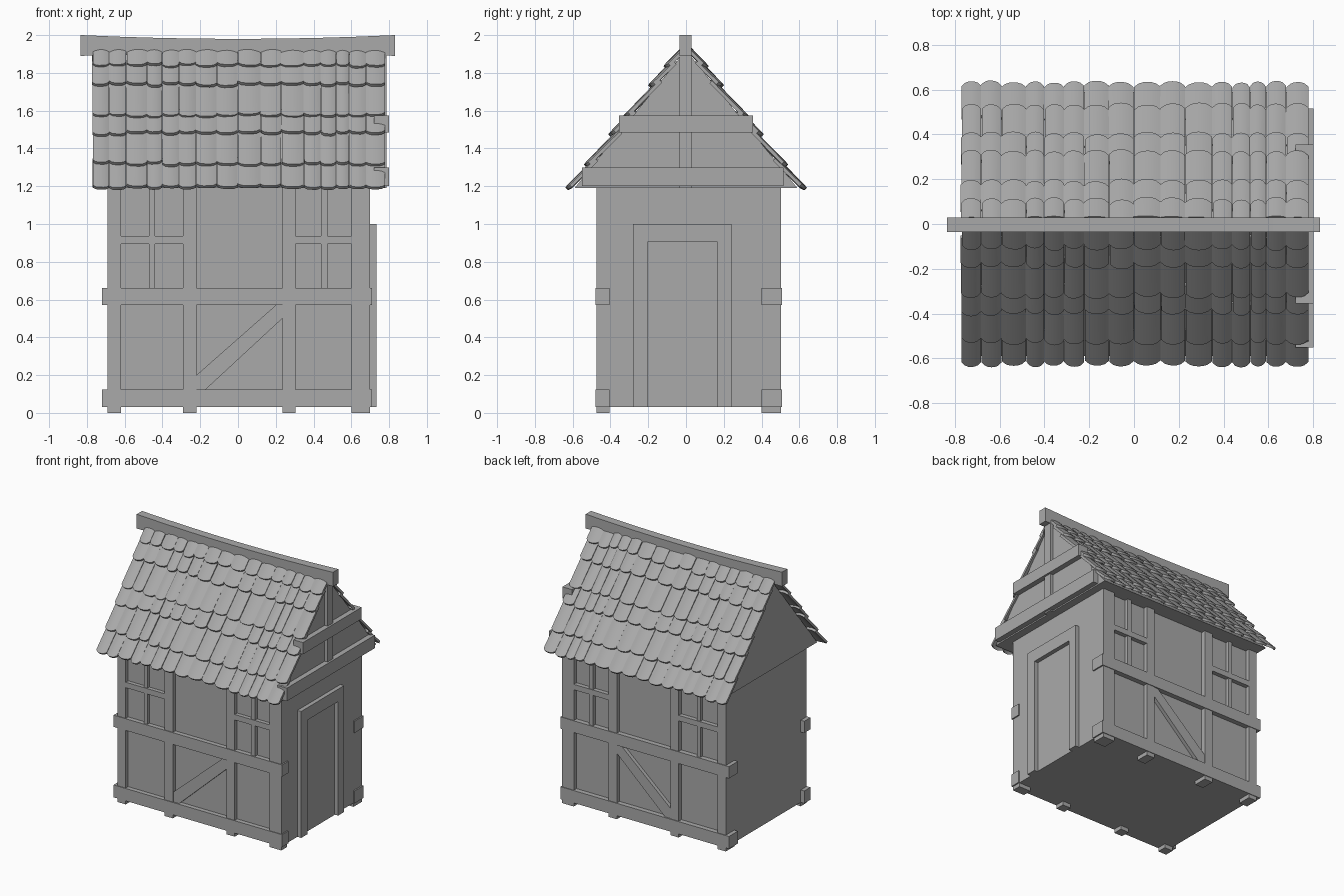
import bpy, bmesh, math, random
from mathutils import Matrix, Vector

random.seed(4)
if "Cube" in bpy.data.objects:
    bpy.data.objects.remove(bpy.data.objects["Cube"])

grey = bpy.data.materials.new("plain grey")
grey.use_nodes = True
COLOUR = (0.4, 0.4, 0.4, 1)
grey.diffuse_color = COLOUR
grey.node_tree.nodes["Principled BSDF"].inputs["Base Color"].default_value = COLOUR


def finish(name, bm):
    bmesh.ops.recalc_face_normals(bm, faces=bm.faces)
    mesh = bpy.data.meshes.new(name)
    bm.to_mesh(mesh)
    bm.free()
    mesh.materials.append(grey)
    obj = bpy.data.objects.new(name, mesh)
    bpy.context.scene.collection.objects.link(obj)
    return obj


def prism(bm, outline, move):
    """Extrude a closed outline along move."""
    face = bm.faces.new([bm.verts.new(p) for p in outline])
    new = bmesh.ops.extrude_face_region(bm, geom=[face], use_keep_orig=True)
    verts = [g for g in new["geom"] if isinstance(g, bmesh.types.BMVert)]
    bmesh.ops.translate(bm, verts=verts, vec=move)


def box(bm, x, y, z):
    prism(bm, [(x[0], y[0], z[0]), (x[1], y[0], z[0]),
               (x[1], y[1], z[0]), (x[0], y[1], z[0])], (0, 0, z[1] - z[0]))


def boxes(name, *parts):
    bm = bmesh.new()
    for part in parts:
        box(bm, *part)
    return finish(name, bm)


WALL_TOP = 1.19
APEX, HALF = 1.92, 0.59

# Wall block
boxes("walls", ((-0.69, 0.7), (-0.445, 0.47), (0.03, WALL_TOP)))

# Timber framing on the front and back walls
POSTS = [(-0.69, -0.62), (-0.29, -0.22), (0.235, 0.305), (0.6, 0.7)]
MULLIONS = [(-0.47, -0.44), (0.44, 0.475)]
for side, inner, outer in (("front", -0.405, -0.475), ("back", 0.4, 0.503)):
    step = math.copysign(0.005, outer)
    y = (inner, outer)
    boxes(side + "_posts", *[(x, y, (0, WALL_TOP)) for x in POSTS])
    boxes(side + "_rails", *[((-0.72, 0.71), (inner, outer + step), z)
                             for z in ((0.03, 0.125), (0.57, 0.66))])
    boxes(side + "_window_bars",
          *[(x, (inner, outer - step), (0.66, WALL_TOP)) for x in MULLIONS],
          ((-0.625, -0.29), y, (0.895, 0.937)), ((0.305, 0.6), y, (0.895, 0.937)))
    bm = bmesh.new()
    prism(bm, [(-0.22, inner, 0.125), (-0.17, inner, 0.125), (0.235, inner, 0.5),
               (0.235, inner, 0.57), (0.2, inner, 0.57), (-0.22, inner, 0.2)],
          (0, outer - step - inner, 0))
    finish(side + "_brace", bm)

# Door leaf and surround
boxes("door", ((0.69, 0.705), (-0.2, 0.165), (0.03, 0.9)))
bm = bmesh.new()
prism(bm, [(0.69, y, z) for y, z in ((-0.28, 0.03), (-0.28, 1.0), (0.24, 1.0), (0.24, 0.03),
                                     (0.168, 0.03), (0.168, 0.905), (-0.205, 0.905),
                                     (-0.205, 0.03))], (0.042, 0, 0))
finish("door_surround", bm)

# Attic block
bm = bmesh.new()
prism(bm, [(-0.7, -HALF, WALL_TOP), (-0.7, HALF, WALL_TOP), (-0.7, 0, APEX)], (1.46, 0, 0))
finish("attic", bm)

# Gable timbers
boxes("gable_timbers",
      ((0.72, 0.8), (-0.55, 0.515), (1.2, 1.3)),
      ((0.72, 0.8), (-0.355, 0.355), (1.485, 1.575)),
      ((0.72, 0.785), (-0.035, 0.03), (1.19, 1.93)))

# Ridge beam with a sagging top
bm = bmesh.new()
XS = [-0.835 + 1.665 * i / 8 for i in range(9)]
top = [(x, -0.035, 1.98 + 0.02 * abs(x / 0.83) ** 2) for x in XS]
low = [(x, -0.035, 1.89 + 0.015 * (1 - abs(x / 0.835) ** 2)) for x in reversed(XS)]
prism(bm, top + low, (0, 0.065, 0))
finish("ridge_beam", bm)

# Roof tiles: rounded, slightly domed shingles in overlapping rows
EDGES = [-0.77, -0.68, -0.59, -0.48, -0.4, -0.31, -0.22, -0.11, 0, 0.12, 0.23, 0.35,
         0.44, 0.52, 0.59, 0.68, 0.78]
ROW_ENDS = [1.18, 1.31, 1.47, 1.565, 1.73, 1.83]
angle = math.atan2(APEX - WALL_TOP, HALF)
STEPS = 6


def tile(bm, x0, x1, end_z, length, side):
    width = x1 - x0
    tilt = angle - math.radians(random.uniform(5, 7))
    roll = random.uniform(-0.05, 0.05)
    rows = []
    for t in (0.0, 1.0):                       # lower lip, upper end
        row = []
        for i in range(STEPS + 1):
            u = 2 * i / STEPS - 1
            curl = 0.022 * abs(u) ** 3 if t == 0 else 0
            row.append(Vector((u * width / 2, t * length + curl,
                               0.008 * (1 - u * u) + roll * u * width / 2)))
        rows.append(row)
    y_end = HALF * (APEX - end_z) / (APEX - WALL_TOP) + 0.03
    place = (Matrix.Scale(side, 4, (0, 1, 0)) @ Matrix.Translation(((x0 + x1) / 2, -y_end, end_z))
             @ Matrix.Rotation(tilt, 4, "X"))
    grid = [[[bm.verts.new(place @ (p + Vector((0, 0, h)))) for p in row] for row in rows]
            for h in (-0.009, 0.009)]
    (a, b), (c, d) = grid
    for i in range(STEPS):
        for p, q in ((a, b), (c, d), (a, c), (b, d)):
            bm.faces.new((p[i], p[i + 1], q[i + 1], q[i]))
    for i in (0, STEPS):
        bm.faces.new((a[i], b[i], d[i], c[i]))


for name, side in (("front_roof_tiles", 1), ("back_roof_tiles", -1)):
    bm = bmesh.new()
    for r, end in enumerate(ROW_ENDS):
        nxt = ROW_ENDS[r + 1] if r < 5 else 1.915
        length = (nxt - end) / math.sin(angle) + (0.05 if r < 5 else 0.01)
        for x0, x1 in zip(EDGES, EDGES[1:]):
            drop = random.uniform(-0.008, 0.008) if r else random.uniform(0, 0.012)
            tile(bm, x0 - random.uniform(-0.002, 0.004), x1 - 0.002, end + drop, length, side)
    obj = finish(name, bm)
    bpy.ops.object.select_all(action="DESELECT")
    obj.select_set(True)
    bpy.context.view_layer.objects.active = obj
    bpy.ops.object.shade_smooth_by_angle(angle=math.radians(30))
